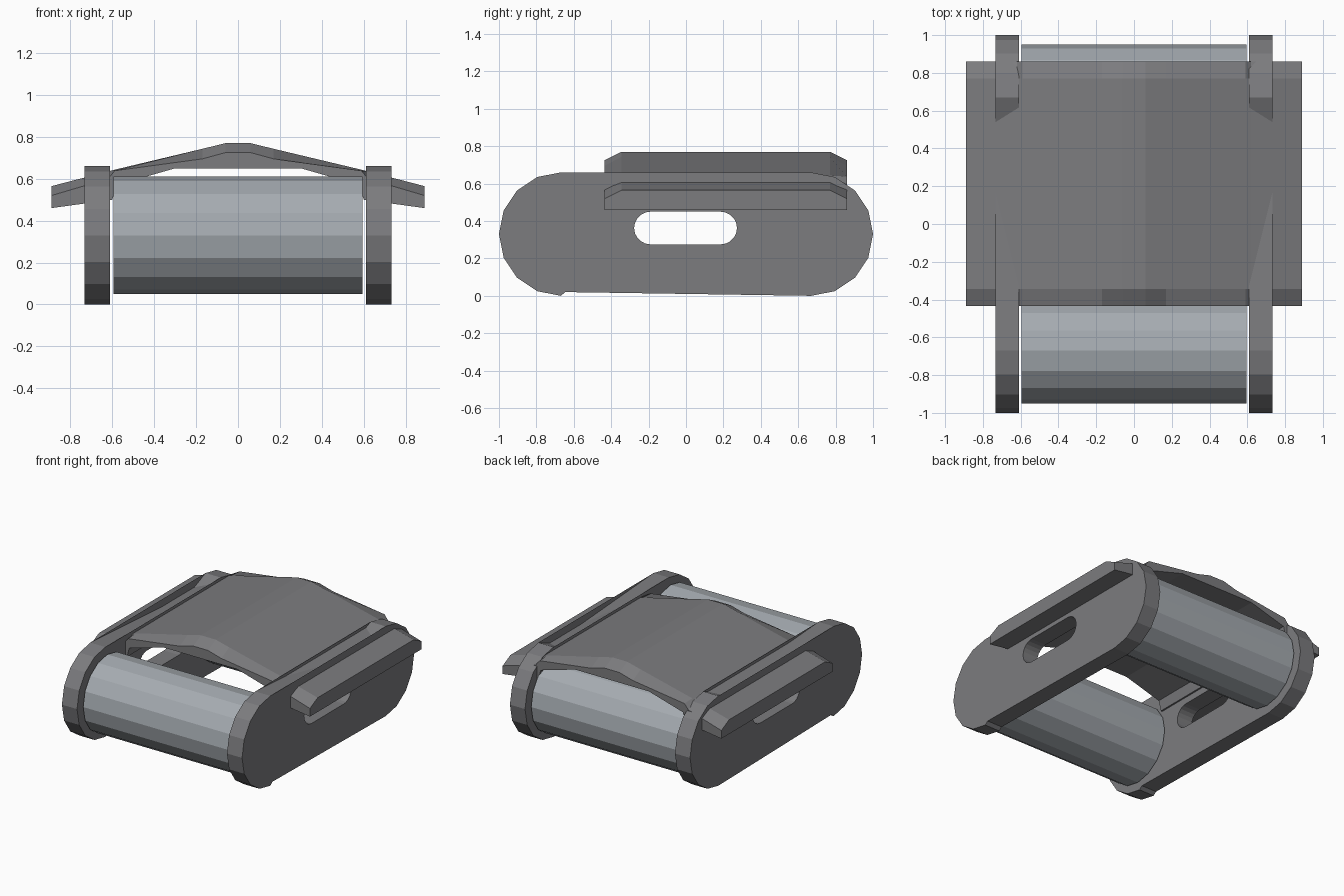
import bpy, bmesh
from math import sin, cos, pi

if "Cube" in bpy.data.objects:
    bpy.data.objects.remove(bpy.data.objects["Cube"])


def material(name, rgb):
    m = bpy.data.materials.new(name)
    m.diffuse_color = (*rgb, 1)
    m.use_nodes = True
    m.node_tree.nodes["Principled BSDF"].inputs["Base Color"].default_value = m.diffuse_color
    return m


def loft(name, loops, mat):
    """Join equal-length closed loops of points into a capped solid."""
    bm = bmesh.new()
    rings = [[bm.verts.new(p) for p in loop] for loop in loops]
    n = len(rings[0])
    for a, b in zip(rings, rings[1:]):
        for i in range(n):
            j = (i + 1) % n
            bm.faces.new((a[i], a[j], b[j], b[i]))
    caps = [bm.faces.new(rings[0]), bm.faces.new(rings[-1])]
    bmesh.ops.triangulate(bm, faces=caps)
    bmesh.ops.recalc_face_normals(bm, faces=bm.faces)
    me = bpy.data.meshes.new(name)
    bm.to_mesh(me)
    bm.free()
    ob = bpy.data.objects.new(name, me)
    bpy.context.collection.objects.link(ob)
    me.materials.append(mat)
    return ob


def prism(name, profile, x0, x1, mat):
    return loft(name, [[(x, y, z) for y, z in profile] for x in (x0, x1)], mat)


def arc(cy, cz, r, start, end, steps):
    return [(cy + r * cos(start + (end - start) * i / steps),
             cz + r * sin(start + (end - start) * i / steps)) for i in range(steps + 1)]


dark = material("dark_grey", (0.20, 0.20, 0.21))
steel = material("steel_grey", (0.38, 0.41, 0.44))

# Side plates: faceted capsule with a dip in the upper edge and a slot
plate = (arc(0.67, 0.33, 0.33, -pi / 2, pi / 2, 8) + [(0.49, 0.585)]
         + arc(-0.67, 0.33, 0.33, pi / 2, 3 * pi / 2, 8) + [(-0.645, 0.02)])
slot = (arc(0.185, 0.3625, 0.0875, -pi / 2, pi / 2, 10)
        + arc(-0.19, 0.3625, 0.0875, pi / 2, 3 * pi / 2, 10))
cutter = prism("slot_cutter", slot, -1, 1, dark)
cutter.hide_render = True
cutter.hide_viewport = True
for s, side in ((-1, "left"), (1, "right")):
    ob = prism(side + "_side_plate", plate, s * 0.61, s * 0.733, dark)
    cut = ob.modifiers.new("slot", "BOOLEAN")
    cut.operation = "DIFFERENCE"
    cut.solver = "EXACT"
    cut.object = cutter

# Rollers: 16-sided drums between the plates
for y, end in ((-0.67, "front"), (0.67, "rear")):
    prism(end + "_roller", arc(y, 0.33, 0.28, 0, 2 * pi, 16)[:-1], -0.595, 0.595, steel)

# Deck: ridged cover with drooping wings and chamfered front and rear edges
top = [(0.06, 0.77), (0.17, 0.743), (0.59, 0.643), (0.62, 0.635), (0.89, 0.565)]
edge = [(0.06, 0.725), (0.17, 0.695), (0.59, 0.638), (0.62, 0.60), (0.89, 0.52)]
under = [(0.89, 0.46), (0.60, 0.50), (0.58, 0.57), (0.30, 0.65)]


def deck_section(y, upper):
    half = upper + under
    return [(x, y, z) for x, z in half] + [(-x, y, z) for x, z in reversed(half)]


loft("deck", [deck_section(-0.435, edge), deck_section(-0.345, top),
              deck_section(0.77, top), deck_section(0.86, edge)], dark)
